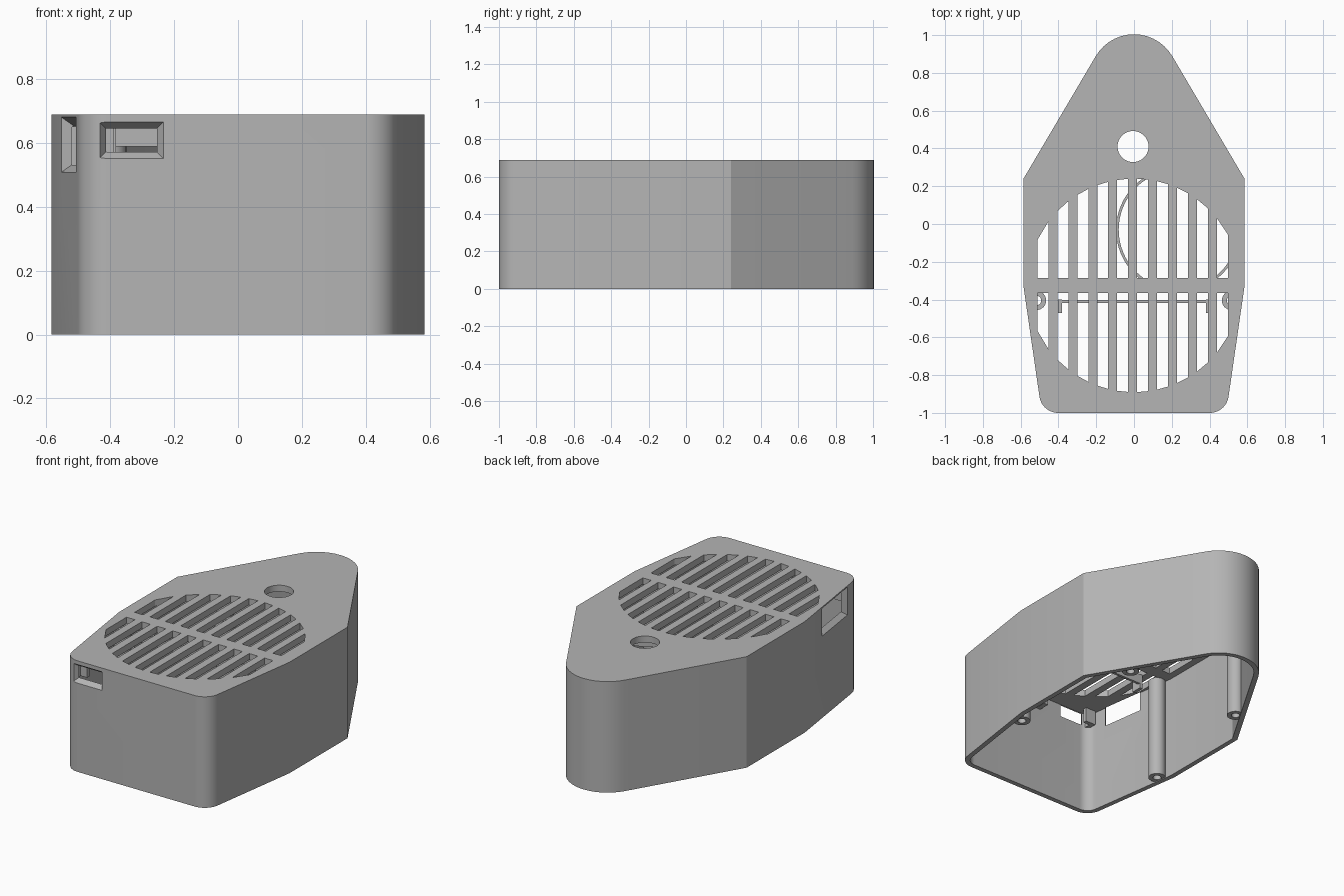
import bpy, bmesh, math
from mathutils import Vector

old = bpy.data.objects.get("Cube")
if old:
    bpy.data.objects.remove(old, do_unlink=True)

HEIGHT, WALL, PLATE = 0.69, 0.03, 0.04
CEILING = HEIGHT - PLATE

grey = bpy.data.materials.new("light grey plastic")
grey.use_nodes = True
grey.diffuse_color = (0.46, 0.46, 0.46, 1)
grey.node_tree.nodes["Principled BSDF"].inputs["Base Color"].default_value = grey.diffuse_color


def finish(name, bm):
    bmesh.ops.recalc_face_normals(bm, faces=bm.faces)
    mesh = bpy.data.meshes.new(name)
    bm.to_mesh(mesh)
    bm.free()
    mesh.materials.append(grey)
    ob = bpy.data.objects.new(name, mesh)
    bpy.context.collection.objects.link(ob)
    return ob


def loft(bm, lower, upper):
    """Closed solid between two matching loops of points."""
    a = [bm.verts.new(p) for p in lower]
    b = [bm.verts.new(p) for p in upper]
    bm.faces.new(a[::-1])
    bm.faces.new(b)
    for i in range(len(a)):
        j = (i + 1) % len(a)
        bm.faces.new((a[i], a[j], b[j], b[i]))


def prism(bm, pts, z0, z1):
    loft(bm, [(x, y, z0) for x, y in pts], [(x, y, z1) for x, y in pts])


def box(bm, x0, x1, y0, y1, z0, z1):
    prism(bm, [(x0, y0), (x1, y0), (x1, y1), (x0, y1)], z0, z1)


def circle(cx, cy, r, n):
    return [(cx + r * math.cos(math.tau * i / n), cy + r * math.sin(math.tau * i / n))
            for i in range(n)]


def tube(bm, cx, cy, r, hole, z0, z1, n=32):
    loops = [[bm.verts.new((x, y, z)) for x, y in circle(cx, cy, rad, n)]
             for rad, z in ((r, z0), (r, z1), (hole, z1), (hole, z0))]
    for k in range(4):
        a, b = loops[k], loops[(k + 1) % 4]
        for i in range(n):
            j = (i + 1) % n
            bm.faces.new((a[i], a[j], b[j], b[i]))


def rounded(corners, steps=14):
    """Counter-clockwise outline from (x, y, fillet radius) corners."""
    out = []
    for i, (x, y, r) in enumerate(corners):
        p = Vector((x, y))
        if not r:
            out.append(p)
            continue
        u = (Vector(corners[i - 1][:2]) - p).normalized()
        v = (Vector(corners[(i + 1) % len(corners)][:2]) - p).normalized()
        half = u.angle(v) / 2
        c = p + (u + v).normalized() * r / math.sin(half)
        s = p + u * r / math.tan(half) - c
        sweep = math.pi - 2 * half
        for k in range(steps + 1):
            a = sweep * k / steps
            out.append(c + Vector((s.x * math.cos(a) - s.y * math.sin(a),
                                   s.x * math.sin(a) + s.y * math.cos(a))))
    return out


def inset(pts, t):
    out = []
    for i, p in enumerate(pts):
        d1 = (p - pts[i - 1]).normalized()
        d2 = (pts[(i + 1) % len(pts)] - p).normalized()
        n1, n2 = Vector((d1.y, -d1.x)), Vector((d2.y, -d2.x))
        out.append(p - (n1 + n2) * t / (1 + n1.dot(n2)))
    return out


def window(bm, start, end, z0, z1, chamfer):
    """Tapered opening through a wall; start to end runs along its outer face."""
    s, e = Vector(start), Vector(end)
    d = (e - s).normalized()
    inward = Vector((-d.y, d.x))

    def loop(depth, c):
        a, b = s + d * c + inward * depth, e - d * c + inward * depth
        return [(a.x, a.y, z0 + c), (b.x, b.y, z0 + c), (b.x, b.y, z1 - c), (a.x, a.y, z1 - c)]
    loft(bm, loop(-0.002, 0), loop(WALL + 0.004, chamfer))


def cut(target, bm):
    cutter = finish("cutter", bm)
    cutter.hide_render = True
    mod = target.modifiers.new("cut", 'BOOLEAN')
    mod.operation, mod.solver, mod.object = 'DIFFERENCE', 'EXACT', cutter
    bpy.context.view_layer.objects.active = target
    bpy.ops.object.modifier_apply(modifier=mod.name)
    bpy.data.objects.remove(cutter, do_unlink=True)


# Housing: hollow shell, open underneath
outline = rounded([(0.488, -1, 0.1), (0.585, -0.33, 0), (0.585, 0.24, 0), (0, 1.232, 0.235),
                   (-0.585, 0.24, 0), (-0.585, -0.33, 0), (-0.488, -1, 0.1)])
bm = bmesh.new()
prism(bm, outline, 0, HEIGHT)
housing = finish("housing", bm)
bm = bmesh.new()
prism(bm, inset(outline, WALL), -0.1, CEILING)
cut(housing, bm)

# Round grille of slots split by a crossbar, and the cable hole
bm = bmesh.new()
GRILLE_Y, GRILLE_R = -0.325, 0.565
for i in range(10):
    x0 = -0.511 + 0.1055 * i
    x1 = x0 + 0.058
    h0, h1 = (math.sqrt(GRILLE_R ** 2 - x * x) for x in (x0, x1))
    for side in (1, -1):
        pts = [(x0, GRILLE_Y + side * 0.04), (x1, GRILLE_Y + side * 0.04),
               (x1, GRILLE_Y + side * h1), (x0, GRILLE_Y + side * h0)]
        prism(bm, pts, CEILING - 0.02, HEIGHT + 0.02)
prism(bm, circle(-0.005, 0.41, 0.082, 40), CEILING - 0.02, HEIGHT + 0.02)
cut(housing, bm)

# Tapered connector windows in the front and side walls
bm = bmesh.new()
window(bm, (-0.437, -1), (-0.232, -1), 0.55, 0.668, 0.025)
window(bm, (-0.554, -0.545), (-0.508, -0.862), 0.507, 0.683, 0.028)
cut(housing, bm)

# Screw posts
bm = bmesh.new()
for side in (1, -1):
    for x, y in ((0.515, -0.405), (0.4, 0.445)):
        tube(bm, side * x, y, 0.05, 0.024, 0.005, CEILING + 0.001)
posts = finish("screw_posts", bm)

# Round sensor collar under the grille
bm = bmesh.new()
tube(bm, 0.235, -0.03, 0.33, 0.316, 0.58, CEILING + 0.001, 64)
collar = finish("sensor_collar", bm)

# Circuit board rail with end legs, and corner brackets by the front wall
bm = bmesh.new()
low, high = 0.56, CEILING + 0.001
box(bm, -0.4, 0.4, -0.418, -0.402, low + 0.03, high)
for side in (1, -1):
    x = side * 0.392
    box(bm, x - 0.01, x + 0.01, -0.47, -0.4, low, high)
box(bm, -0.46, -0.435, -0.975, -0.9, low, high)
box(bm, -0.46, -0.39, -0.925, -0.9, low, high)
box(bm, -0.1, -0.07, -0.975, -0.9, low, high)
brackets = finish("board_brackets", bm)

for ob in (housing, posts, collar):
    bpy.ops.object.select_all(action='DESELECT')
    ob.select_set(True)
    bpy.context.view_layer.objects.active = ob
    bpy.ops.object.shade_smooth_by_angle(angle=math.radians(25))
